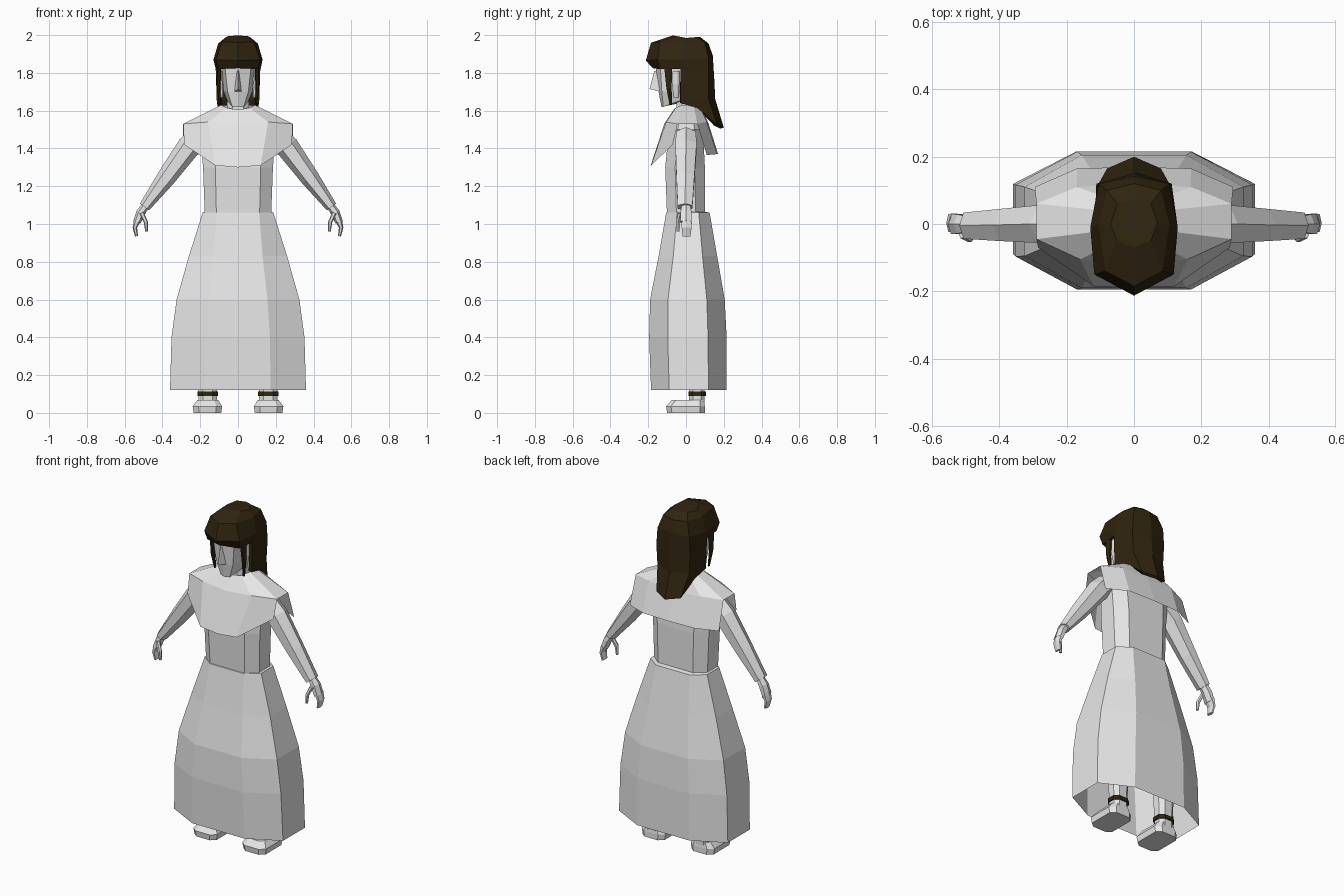
import bpy, bmesh, math
from mathutils import Vector


def material(name, rgb):
    m = bpy.data.materials.new(name)
    m.diffuse_color = (*rgb, 1)
    return m


PALE = material("pale_grey", (0.8, 0.8, 0.8))
BROWN = material("dark_brown", (0.03, 0.018, 0.005))


def loft(name, rings, mat, caps=(True, True), mirror=False, skip=lambda r, k: False):
    """Skin closed rings of equal point count; skip(ring, segment) leaves openings."""
    bm = bmesh.new()
    vs = [[bm.verts.new(p) for p in ring] for ring in rings]
    n = len(rings[0])
    for r in range(len(rings) - 1):
        for k in range(n):
            if not skip(r, k):
                j = (k + 1) % n
                bm.faces.new((vs[r][k], vs[r][j], vs[r + 1][j], vs[r + 1][k]))
    if caps[0]:
        bm.faces.new(vs[0][::-1])
    if caps[1]:
        bm.faces.new(vs[-1])
    bmesh.ops.delete(bm, geom=[v for v in bm.verts if not v.link_faces], context='VERTS')
    bmesh.ops.recalc_face_normals(bm, faces=bm.faces)
    me = bpy.data.meshes.new(name)
    bm.to_mesh(me)
    bm.free()
    me.materials.append(mat)
    ob = bpy.data.objects.new(name, me)
    bpy.context.collection.objects.link(ob)
    if mirror:
        ob.modifiers.new("mirror", 'MIRROR')
    return ob


def octagon(z, hx, y0, y1, fx=0.5, fy=0.5, cx=0):
    """Chamfered rectangle: fx, fy are the straight share of each side."""
    cy, hy = (y0 + y1) / 2, (y1 - y0) / 2
    a, b = hx * fx, hy * fy
    pts = [(-a, -hy), (a, -hy), (hx, -b), (hx, b), (a, hy), (-a, hy), (-hx, b), (-hx, -b)]
    return [(cx + x, cy + y, z) for x, y in pts]


def whole(half):
    """Complete a ring given from front centre to back centre along +x."""
    return half + [(-x, y, z) for x, y, z in half[-2:0:-1]]


def limb(name, path, mat, sides=6):
    """Tube in the x-z plane; path items are (x, y, z, radius in plane, radius in y)."""
    rings = []
    for i, (x, y, z, r, ry) in enumerate(path):
        a, b = path[max(i - 1, 0)], path[min(i + 1, len(path) - 1)]
        d = Vector((b[0] - a[0], 0, b[2] - a[2])).normalized()
        side = Vector((-d.z, 0, d.x))
        ring = []
        for k in range(sides):
            t = 2 * math.pi * (k + 0.5) / sides
            ring.append(Vector((x, y, z)) + side * r * math.sin(t) + Vector((0, ry * math.cos(t), 0)))
        rings.append(ring)
    return loft(name, rings, mat, mirror=True)


# Long skirt, open at the hem, with a small step in to the waist
loft("skirt", [octagon(0.12, 0.36, -0.185, 0.215, 0.48, 0.52),
               octagon(0.40, 0.352, -0.195, 0.215, 0.48, 0.52),
               octagon(0.60, 0.325, -0.19, 0.205, 0.48, 0.52),
               octagon(0.83, 0.26, -0.145, 0.165, 0.5, 0.5),
               octagon(1.06, 0.187, -0.105, 0.125, 0.6, 0.5),
               octagon(1.065, 0.175, -0.09, 0.10, 0.6, 0.5)], PALE, caps=(False, False))

# Bodice and neck
loft("bodice", [octagon(1.03, 0.175, -0.10, 0.10, 0.65, 0.5),
                octagon(1.30, 0.185, -0.11, 0.10, 0.65, 0.5),
                octagon(1.50, 0.20, -0.09, 0.09, 0.65, 0.5),
                octagon(1.59, 0.09, -0.06, 0.07)], PALE)
loft("neck", [octagon(1.56, 0.06, -0.05, 0.06), octagon(1.70, 0.055, -0.05, 0.06)], PALE)

# Shoulder cape with side openings for the arms
collar = [(0, -.065, 1.605), (.06, -.055, 1.615), (.09, -.02, 1.63),
          (.09, .04, 1.63), (.06, .07, 1.63), (0, .075, 1.63)]
shoulder = [(0, -.115, 1.53), (.16, -.105, 1.54), (.29, -.045, 1.53),
            (.29, .06, 1.53), (.17, .11, 1.54), (0, .12, 1.53)]
hem = [(0, -.19, 1.30), (.12, -.185, 1.31), (.285, -.07, 1.42),
       (.295, .11, 1.365), (.17, .165, 1.37), (0, .17, 1.37)]
loft("cape", [whole(collar), whole(shoulder), whole(hem)], PALE, caps=(False, False),
     skip=lambda r, k: r == 1 and k in (2, 7))

# Sleeves, hands, fingers and thumbs
limb("sleeve", [(.20, 0, 1.47, .06, .06), (.26, 0, 1.41, .062, .065),
                (.38, -.003, 1.245, .05, .055), (.495, -.005, 1.09, .03, .045)], PALE)
limb("hand", [(.485, 0, 1.105, .02, .025), (.515, 0, 1.06, .024, .033),
              (.535, 0, 1.01, .02, .035)], PALE)
limb("fingers", [(.533, .003, 1.02, .018, .033), (.546, .003, .98, .012, .03),
                 (.537, .003, .935, .008, .024)], PALE)
limb("thumb", [(.51, -.03, 1.06, .012, .014), (.488, -.042, 1.01, .011, .013),
               (.484, -.042, .96, .007, .009)], PALE)

# Legs, shoes and ankle straps
loft("leg", [octagon(z, h, .065 - h, .065 + h * .7, cx=.16)
             for z, h in ((.04, .048), (.12, .048), (.40, .06))], PALE, mirror=True)
loft("shoe", [octagon(0, .073, -.10, .10, .6, .75, .162),
              octagon(.035, .078, -.105, .10, .6, .75, .162),
              octagon(.068, .055, -.075, .095, .6, .75, .16)], PALE, mirror=True)
loft("ankle_strap", [octagon(z, .055, .012, .105, cx=.16) for z in (.09, .113)],
     BROWN, mirror=True)

# Head, nose and ears
loft("head", [whole(h) for h in (
    [(0, -.13, 1.62), (.03, -.12, 1.62), (.055, -.04, 1.65), (.045, .06, 1.66), (0, .07, 1.66)],
    [(0, -.145, 1.70), (.055, -.128, 1.70), (.08, -.03, 1.71), (.065, .08, 1.71), (0, .10, 1.71)],
    [(0, -.16, 1.82), (.068, -.135, 1.82), (.092, -.02, 1.82), (.08, .09, 1.82), (0, .11, 1.82)],
    [(0, -.12, 1.92), (.05, -.10, 1.92), (.07, 0, 1.92), (.05, .08, 1.92), (0, .09, 1.92)])], PALE)
loft("nose", [[(-.02, -.135, 1.70), (.02, -.135, 1.70), (0, -.193, 1.715)],
              [(-.01, -.145, 1.81), (.01, -.145, 1.81), (0, -.168, 1.81)]], PALE)
loft("ear", [octagon(1.67, .008, -.065, -.04, cx=.085),
             octagon(1.74, .014, -.075, -.035, cx=.092),
             octagon(1.81, .012, -.07, -.035, cx=.095)], PALE, mirror=True)

# Hair: rounded cap with fringe, falling to a long back panel open at the face
hair = loft("hair", [whole(h) for h in (
    [(0, -.07, 1.998), (.05, -.05, 1.995), (.07, 0, 1.985), (.05, .06, 1.99), (0, .075, 1.99)],
    [(0, -.185, 1.96), (.085, -.14, 1.965), (.105, 0, 1.955), (.08, .10, 1.96), (0, .12, 1.955)],
    [(0, -.213, 1.865), (.118, -.15, 1.87), (.13, -.01, 1.87), (.105, .12, 1.88), (0, .142, 1.89)],
    [(0, -.175, 1.825), (.105, -.14, 1.82), (.118, -.03, 1.82), (.112, .12, 1.78), (0, .15, 1.76)],
    [(0, 0, 0), (0, 0, 0), (.112, -.03, 1.64), (.105, .12, 1.66), (0, .155, 1.66)],
    [(0, 0, 0), (0, 0, 0), (.105, .06, 1.615), (.08, .165, 1.525), (0, .20, 1.51)])],
    BROWN, caps=(True, False), skip=lambda r, k: r >= 3 and k in (0, 1, 6, 7))
thick = hair.modifiers.new("thickness", 'SOLIDIFY')
thick.thickness = 0.02
thick.offset = -1

# Thin locks in front of the ears
limb("side_lock", [(.10, -.095, 1.84, .012, .025), (.103, -.09, 1.72, .01, .016),
                   (.095, -.08, 1.63, .005, .008)], BROWN)
